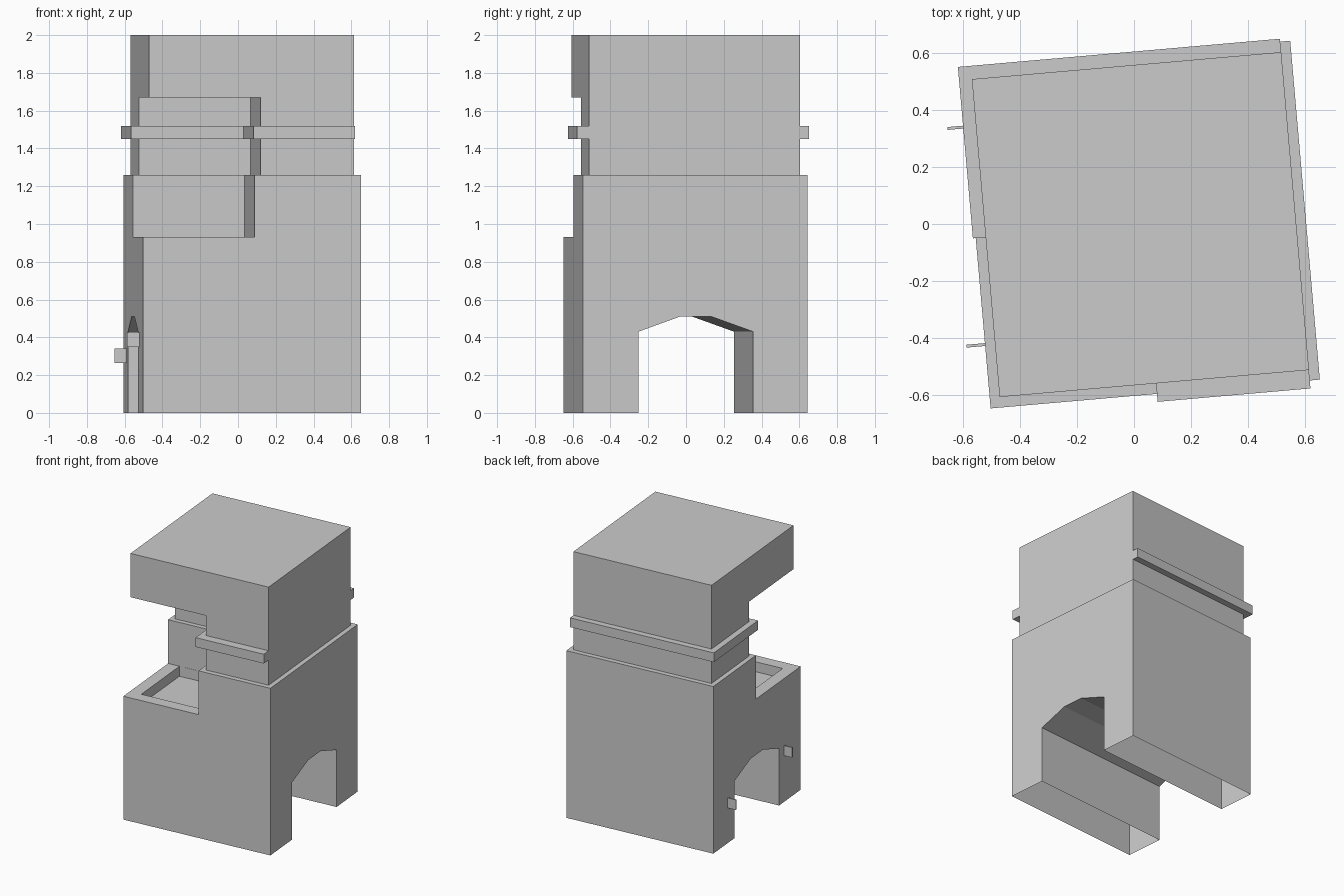
import bpy, bmesh, math
from mathutils import Matrix

if "Cube" in bpy.data.objects:
    bpy.data.objects.remove(bpy.data.objects["Cube"])

# the whole tower is turned slightly about z
TURN = Matrix.Translation((0.0225, -0.002, 0)) @ Matrix.Rotation(math.radians(5), 4, 'Z')


def prism(name, pts, lo, hi, axis='Z'):
    """Extrude a 2D outline along z (pts = x,y) or along x (pts = y,z)."""
    bm = bmesh.new()
    co = [(a, b, lo) if axis == 'Z' else (lo, a, b) for a, b in pts]
    face = bm.faces.new([bm.verts.new(c) for c in co])
    d = hi - lo
    top = bmesh.ops.extrude_face_region(bm, geom=[face])['geom']
    bmesh.ops.translate(bm, vec=(0, 0, d) if axis == 'Z' else (d, 0, 0),
                        verts=[g for g in top if isinstance(g, bmesh.types.BMVert)])
    bmesh.ops.recalc_face_normals(bm, faces=bm.faces)
    me = bpy.data.meshes.new(name)
    bm.to_mesh(me)
    bm.free()
    ob = bpy.data.objects.new(name, me)
    ob.matrix_world = TURN
    bpy.context.collection.objects.link(ob)
    return ob


def rect(x0, x1, y0, y1):
    return [(x0, y0), (x1, y0), (x1, y1), (x0, y1)]


def carve(ob, cutters):
    """Subtract the cutters, bake the result and remove the cutters."""
    for c in cutters:
        c.hide_render = True
        m = ob.modifiers.new('cut', 'BOOLEAN')
        m.operation, m.solver, m.object = 'DIFFERENCE', 'EXACT', c
    bpy.context.view_layer.update()
    me = bpy.data.meshes.new_from_object(ob.evaluated_get(bpy.context.evaluated_depsgraph_get()))
    ob.modifiers.clear()
    ob.data = me
    for c in cutters:
        bpy.data.objects.remove(c)


# lower storey with corner terrace, sunken terrace floor and arched passage
lower = prism('lower_storey', rect(-0.58, 0.58, -0.597, 0.597), 0, 1.26)
arch = [(-0.302, -0.1), (0.308, -0.1), (0.308, 0.43), (0.085, 0.51),
        (-0.08, 0.51), (-0.302, 0.43)]
carve(lower, [
    prism('terrace_cut', rect(-0.8, 0.014, -0.8, 0.015), 0.93, 1.5),
    prism('floor_cut', rect(-0.49, 0.013, -0.507, 0.014), 0.855, 1.1),
    prism('passage_cut', arch, -0.8, 0.8, 'X'),
])

# the legs are open underneath
bm = bmesh.new()
bm.from_mesh(lower.data)
under = [f for f in bm.faces if all(v.co.z < 0.001 for v in f.verts)]
bmesh.ops.delete(bm, geom=under, context='FACES')
bm.to_mesh(lower.data)
bm.free()

# upper storey, overhanging the terrace
upper = prism('upper_storey', rect(-0.545, 0.545, -0.56, 0.56), 1.26, 2.0)
carve(upper, [prism('overhang_cut', rect(-0.8, 0.049, -0.8, 0.05), 1.0, 1.67)])

# belt course following the stepped wall, flush with the right side
belt = [(0.006, -0.625), (0.5445, -0.625), (0.5445, 0.607), (-0.59, 0.607),
        (-0.59, 0.003), (0.006, 0.003)]
prism('belt_course', belt, 1.45, 1.52)

# small plates beside the left arch
for name, y, z in (('rear_plate', 0.395, 0.265), ('front_plate', -0.372, 0.35)):
    prism(name, rect(-0.645, -0.578, y - 0.005, y + 0.005), z, z + 0.075)
